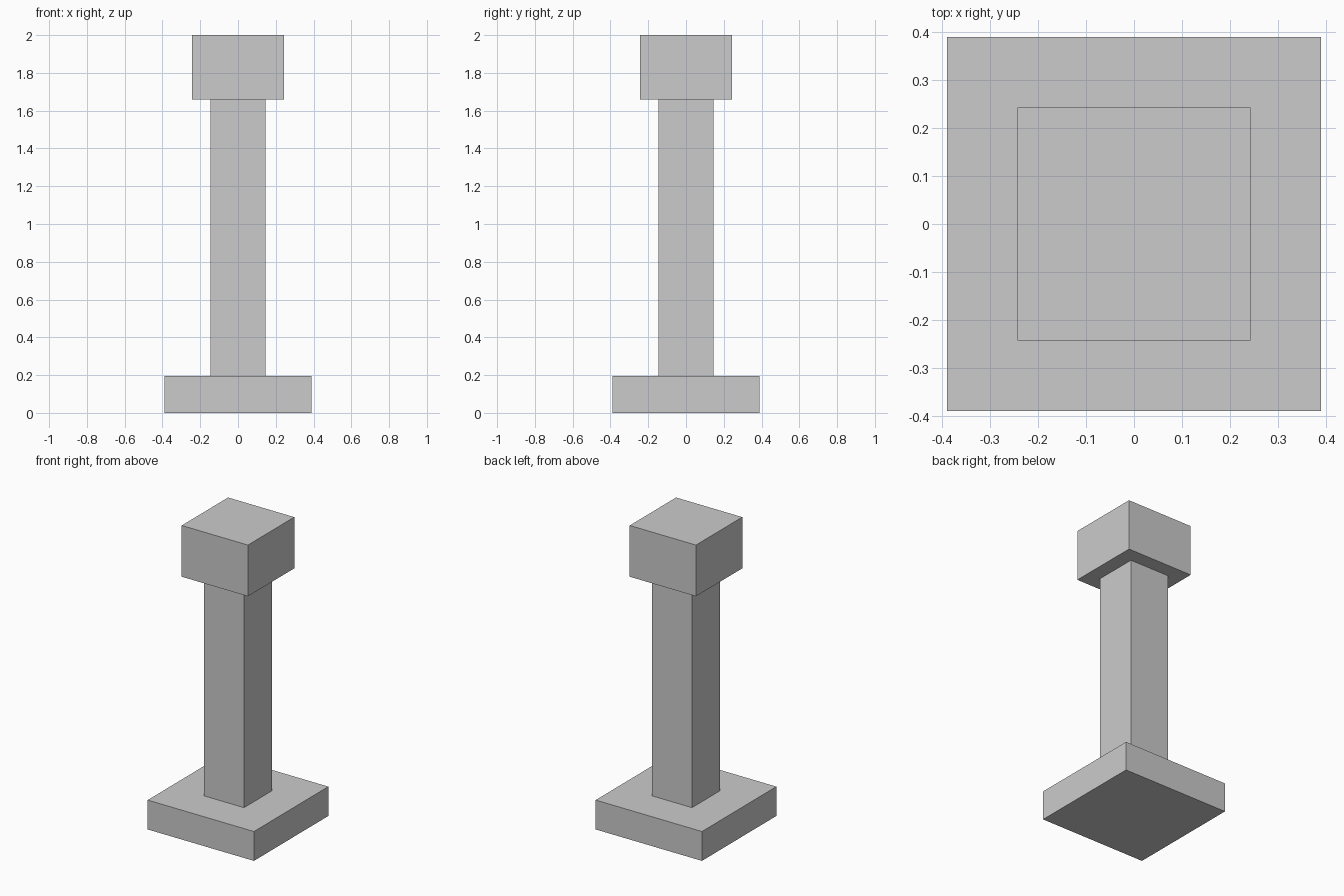
import bpy

# Remove the default cube
cube = bpy.data.objects.get("Cube")
if cube:
    bpy.data.objects.remove(cube, do_unlink=True)

# Single stone colour
stone = bpy.data.materials.new("stone_grey")
stone.use_nodes = True
colour = (0.6, 0.6, 0.6, 1.0)
stone.diffuse_color = colour
stone.node_tree.nodes["Principled BSDF"].inputs["Base Color"].default_value = colour


def square_block(name, width, bottom, top):
    """Square block centred on the vertical axis."""
    bpy.ops.mesh.primitive_cube_add(size=1, location=(0, 0, (bottom + top) / 2))
    block = bpy.context.object
    block.name = name
    block.scale = (width, width, top - bottom)
    bpy.ops.object.transform_apply(location=False, rotation=False, scale=True)
    block.data.materials.append(stone)
    return block


# Base slab, shaft and cap stacked face to face
square_block("base", 0.78, 0.0, 0.195)
square_block("shaft", 0.293, 0.195, 1.66)
square_block("cap", 0.486, 1.66, 2.0)
